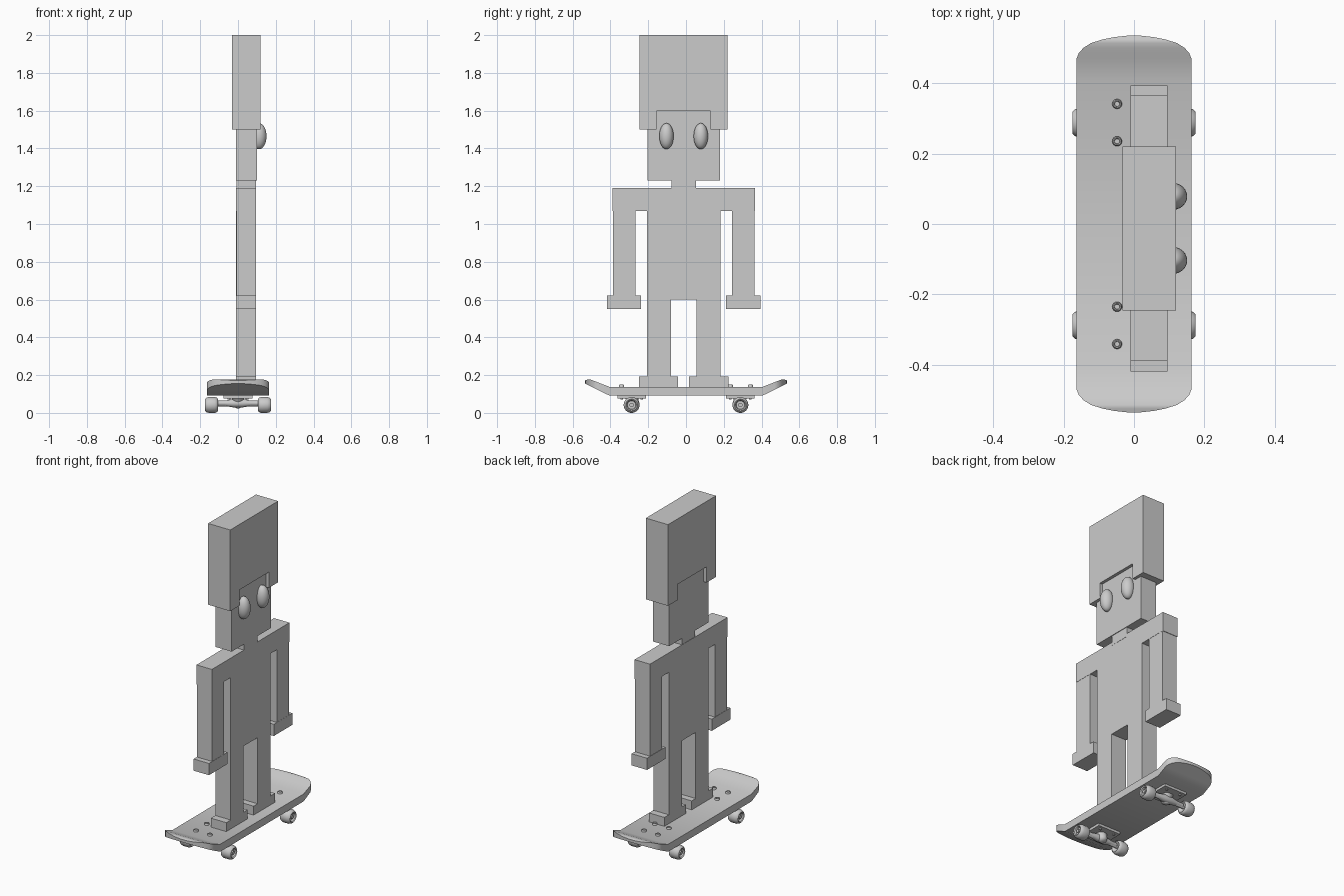
import bpy, bmesh, math
from mathutils import Matrix

if "Cube" in bpy.data.objects:
    bpy.data.objects.remove(bpy.data.objects["Cube"])

grey = bpy.data.materials.new("light_grey")
grey.diffuse_color = (0.6, 0.6, 0.6, 1)
grey.use_nodes = True
grey.node_tree.nodes["Principled BSDF"].inputs["Base Color"].default_value = grey.diffuse_color
CY = -0.0125                      # the figure's own mirror plane in y


def finish(name, bm, smooth=False):
    bmesh.ops.recalc_face_normals(bm, faces=bm.faces)
    me = bpy.data.meshes.new(name)
    bm.to_mesh(me)
    bm.free()
    me.materials.append(grey)
    ob = bpy.data.objects.new(name, me)
    bpy.context.collection.objects.link(ob)
    if smooth:
        bpy.ops.object.select_all(action='DESELECT')
        ob.select_set(True)
        bpy.context.view_layer.objects.active = ob
        bpy.ops.object.shade_smooth_by_angle(angle=math.radians(35))
    return ob


def box(name, x0, x1, y0, y1, z0, z1):
    bm = bmesh.new()
    m = Matrix.Translation(((x0 + x1) / 2, (y0 + y1) / 2, (z0 + z1) / 2))
    m = m @ Matrix.Diagonal((x1 - x0, abs(y1 - y0), z1 - z0, 1))
    bmesh.ops.create_cube(bm, size=1, matrix=m)
    return finish(name, bm)


def extrude_x(name, pts, x0, x1):
    """Extrude a (y, z) outline along x."""
    bm = bmesh.new()
    f = bm.faces.new([bm.verts.new((x0, y, z)) for y, z in pts])
    g = bmesh.ops.extrude_face_region(bm, geom=[f])['geom']
    bmesh.ops.translate(bm, vec=(x1 - x0, 0, 0),
                        verts=[v for v in g if isinstance(v, bmesh.types.BMVert)])
    return finish(name, bm)


def lathe(name, profile, matrix, n=24):
    """Spin a closed (radius, height) profile about local z."""
    bm = bmesh.new()
    rings = [[bm.verts.new((r * math.cos(math.tau * i / n), r * math.sin(math.tau * i / n), h))
              for i in range(n)] for r, h in profile]
    for a, b in zip(rings, rings[1:]):
        for i in range(n):
            j = (i + 1) % n
            bm.faces.new((a[i], a[j], b[j], b[i]))
    bm.faces.new(rings[0])
    bm.faces.new(rings[-1])
    bm.transform(matrix)
    return finish(name, bm, True)


# Hair block with a notch for the face, front and back
h, n = 0.233, 0.143
extrude_x("hair", [(CY - h, 2), (CY - h, 1.5), (CY - n, 1.5), (CY - n, 1.597),
                   (CY + n, 1.597), (CY + n, 1.5), (CY + h, 1.5), (CY + h, 2)], -0.032, 0.119)

# Head, neck and torso
box("head", -0.01, 0.1, CY - 0.192, CY + 0.192, 1.23, 1.62)
box("neck", -0.008, 0.096, CY - 0.065, CY + 0.065, 1.17, 1.25)
box("torso", -0.01, 0.095, CY - 0.194, CY + 0.194, 0.6, 1.19)

for side, s in (("left", 1), ("right", -1)):
    # Arms, hands, legs and feet
    def limb(part, a, b, z0, z1, x0=-0.01, x1=0.095):
        box(f"{side}_{part}", x0, x1, CY + s * min(a * s, b * s) * s, CY + s * max(a * s, b * s) * s, z0, z1)
    limb("shoulder", 0.194, 0.377, 1.07, 1.19)
    limb("arm", 0.256, 0.374, 0.62, 1.07, -0.008, 0.094)
    limb("hand", 0.225, 0.406, 0.55, 0.622)
    limb("leg", 0.068, 0.194, 0.19, 0.6)
    limb("foot", 0.029, 0.237, 0.138, 0.193)
    # Oval eye
    bm = bmesh.new()
    bmesh.ops.create_uvsphere(bm, u_segments=24, v_segments=16, radius=1,
                              matrix=Matrix.Translation((0.111, CY + s * 0.091, 1.465))
                              @ Matrix.Diagonal((0.04, 0.038, 0.069, 1)))
    finish(f"{side}_eye", bm, True)

# Skateboard deck: cross-sections along y, ends kicked up and rounded
half = [(0.406, 0.163), (0.47, 0.163), (0.485, 0.157), (0.5, 0.144), (0.514, 0.122),
        (0.524, 0.09), (0.531, 0.055), (0.535, 0.018)]
stations = [(-y, w) for y, w in reversed(half)] + half
bm = bmesh.new()
rows = []
for y, w in stations:
    k = abs(y) - 0.406
    top = min(0.138 + 0.39 * k, 0.178) - max(0, abs(y) - 0.515) * 0.3
    bot = 0.092 + 0.49 * k
    rows.append([bm.verts.new(c) for c in ((-w, y, bot), (w, y, bot), (w, y, top), (-w, y, top))])
for a, b in zip(rows, rows[1:]):
    for i in range(4):
        j = (i + 1) % 4
        bm.faces.new((a[i], a[j], b[j], b[i]))
bm.faces.new(rows[0])
bm.faces.new(rows[-1])
finish("deck", bm, True)

wheel = [(0.012, 0.118), (0.024, 0.112), (0.031, 0.106), (0.038, 0.111), (0.042, 0.122),
         (0.042, 0.155), (0.038, 0.168), (0.031, 0.175), (0.025, 0.17), (0.022, 0.158), (0.01, 0.158)]
for end, s in (("back", 1), ("front", -1)):
    ty = 0.288 * s
    # Truck: base plate, tapered hanger, axle and tilted bushing
    box(f"{end}_base_plate", -0.078, 0.078, ty - 0.075, ty + 0.075, 0.077, 0.093)
    lathe(f"{end}_axle", [(0.009, -0.17), (0.009, 0.17)],
          Matrix.Translation((0, ty, 0.043)) @ Matrix.Rotation(math.pi / 2, 4, 'Y'), 12)
    lathe(f"{end}_hanger", [(0.014, -0.108), (0.014, -0.07), (0.022, -0.025), (0.022, 0.025),
                            (0.014, 0.07), (0.014, 0.108)],
          Matrix.Translation((0, ty, 0.051)) @ Matrix.Rotation(math.pi / 2, 4, 'Y'), 16)
    lathe(f"{end}_bushing", [(0.012, -0.026), (0.022, -0.02), (0.028, -0.008), (0.028, 0.012), (0.036, 0.035)],
          Matrix.Translation((0, ty - s * 0.012, 0.052)) @ Matrix.Rotation(-s * 0.3, 4, 'X'), 20)
    for side, t in (("left", -1), ("right", 1)):
        # Wheel and axle nut
        m = Matrix.Translation((0, ty, 0.042)) @ Matrix.Rotation(t * math.pi / 2, 4, 'Y')
        lathe(f"{end}_{side}_wheel", wheel, m, 32)
        lathe(f"{end}_{side}_axle_nut", [(0.012, 0.155), (0.012, 0.17)], m, 6)
        # Ring-headed bolts through the deck
        for i, dy in enumerate((-0.053, 0.053)):
            lathe(f"{end}_{side}_bolt_{i + 1}",
                  [(0.007, 0.07), (0.007, 0.13), (0.014, 0.13), (0.014, 0.144),
                   (0.011, 0.149), (0.008, 0.148), (0.007, 0.141)],
                  Matrix.Translation((t * 0.048, ty + dy, 0)), 16)
